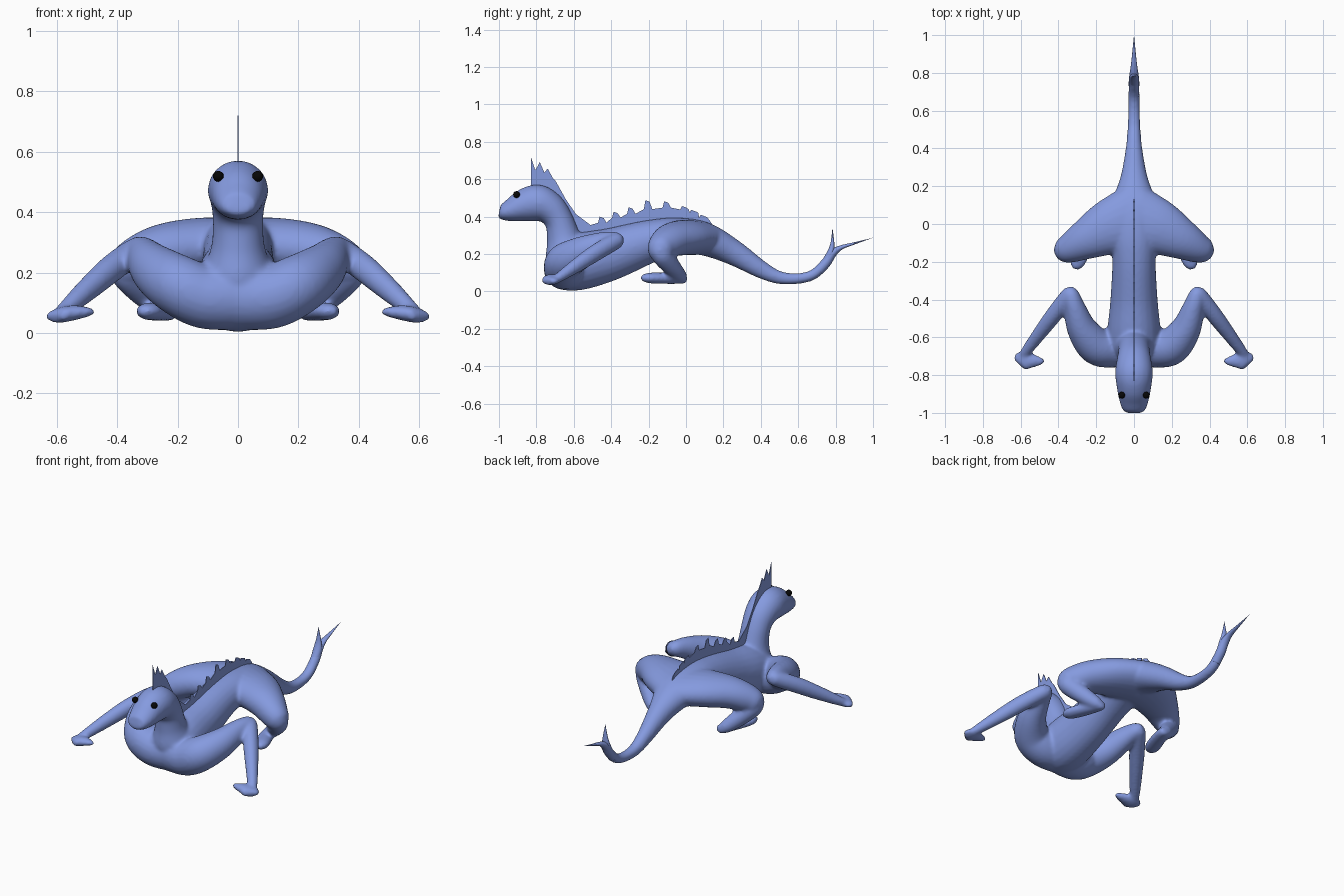
import bpy, bmesh, math
from mathutils import Vector


def material(name, rgb):
    m = bpy.data.materials.new(name)
    m.diffuse_color = (*rgb, 1)
    return m


BLUE = material("soft_blue", (0.235, 0.325, 0.74))
BLACK = material("eye_black", (0.002, 0.002, 0.002))


def spline(pts, steps=6):
    """Catmull-Rom interpolation of equal-length tuples."""
    p = [pts[0]] + list(pts) + [pts[-1]]
    out = []
    for i in range(1, len(p) - 2):
        for k in range(steps):
            t = k / steps
            out.append([0.5 * (2 * b + (c - a) * t + (2 * a - 5 * b + 4 * c - d) * t * t
                               + (3 * b - a - 3 * c + d) * t ** 3)
                        for a, b, c, d in zip(p[i - 1], p[i], p[i + 1], p[i + 2])])
    return out + [list(pts[-1])]


def loft(bm, pts, side=None, mirror=1, n=24):
    """Tube of ellipses through points (x, y, z, half width, half height)."""
    path = spline(pts)
    centres = [Vector((q[0] * mirror, q[1], q[2])) for q in path]
    rings = []
    for i, (c, q) in enumerate(zip(centres, path)):
        tan = (centres[min(i + 1, len(path) - 1)] - centres[max(i - 1, 0)]).normalized()
        s = side or tan.cross(Vector((0, 0, 1))).normalized()
        u = s.cross(tan).normalized()
        rings.append([bm.verts.new(c + s * max(q[3], 0.0005) * math.cos(a)
                                   + u * max(q[4], 0.0005) * math.sin(a))
                      for a in (2 * math.pi * k / n for k in range(n))])
    faces = [bm.faces.new(rings[0]), bm.faces.new(rings[-1])]
    for r, t in zip(rings, rings[1:]):
        for k in range(n):
            j = (k + 1) % n
            faces.append(bm.faces.new((r[k], r[j], t[j], t[k])))
    bmesh.ops.recalc_face_normals(bm, faces=faces)


def finish(name, bm, mat, smooth=True):
    me = bpy.data.meshes.new(name)
    bm.to_mesh(me)
    bm.free()
    me.materials.append(mat)
    ob = bpy.data.objects.new(name, me)
    bpy.context.collection.objects.link(ob)
    for f in me.polygons:
        f.use_smooth = smooth
    return ob


X = Vector((1, 0, 0))
body = bmesh.new()

# torso running into the tail: (y, z, half width, half height)
TORSO = [(-.74, .135, .06, .05), (-.72, .135, .11, .1), (-.65, .14, .145, .138),
         (-.55, .163, .14, .151), (-.4, .2, .125, .139), (-.2, .266, .115, .115),
         (-.05, .298, .122, .096), (.1, .28, .12, .089), (.25, .21, .071, .069),
         (.4, .118, .044, .048), (.5, .074, .035, .035), (.6, .069, .031, .029),
         (.68, .09, .03, .028), (.74, .145, .028, .027), (.785, .21, .016, .022)]
loft(body, [(0, *p) for p in TORSO], X)

# head and neck
NECK = [(-1.0, .42, .035, .02), (-.985, .42, .06, .04), (-.93, .436, .079, .065),
        (-.86, .461, .092, .09), (-.79, .472, .1, .098), (-.725, .44, .092, .086),
        (-.68, .38, .084, .077), (-.655, .29, .088, .09), (-.635, .19, .115, .115),
        (-.62, .12, .1, .09)]
loft(body, [(0, *p) for p in NECK], X)

# limbs, mirrored left and right
UPPER_ARM = [(0, -.65, .118, .1, .108), (.11, -.655, .12, .105, .106),
             (.2, -.645, .16, .1, .1), (.275, -.555, .21, .08, .085),
             (.315, -.44, .257, .057, .062), (.335, -.365, .275, .04, .043),
             (.345, -.335, .28, .015, .018)]
FOREARM = [(.325, -.34, .285, .018, .018), (.34, -.37, .272, .042, .042),
           (.42, -.475, .212, .044, .046), (.5, -.58, .142, .037, .039),
           (.575, -.68, .075, .028, .026), (.595, -.71, .06, .018, .018)]
HAND = [(.472, -.725, .07, .008, .008), (.5, -.726, .07, .024, .018),
        (.55, -.724, .066, .042, .026), (.59, -.726, .058, .054, .025),
        (.609, -.742, .05, .04, .016)]
THIGH = [(0, .02, .287, .19, .094), (.13, -.02, .287, .15, .094), (.25, -.08, .272, .11, .088),
         (.34, -.127, .235, .08, .079), (.385, -.138, .205, .06, .06),
         (.41, -.14, .19, .028, .03)]
SHIN = [(.385, -.145, .225, .045, .045), (.36, -.125, .19, .056, .056),
        (.3, -.07, .125, .046, .048), (.245, -.025, .075, .034, .035),
        (.23, -.012, .06, .015, .015)]
FOOT = [(.222, .005, .067, .015, .015), (.228, -.015, .067, .032, .026),
        (.263, -.11, .07, .044, .03), (.298, -.2, .072, .042, .028),
        (.312, -.24, .072, .016, .014)]
for m in (1, -1):
    for limb in (UPPER_ARM, FOREARM, HAND, THIGH, SHIN, FOOT):
        loft(body, limb, None, m)

# fuse everything into one soft skin
skin = finish("body", body, BLUE)
remesh = skin.modifiers.new("fuse", 'REMESH')
remesh.mode = 'VOXEL'
remesh.voxel_size = 0.009
remesh.use_smooth_shade = True
soften = skin.modifiers.new("soften", 'SMOOTH')
soften.factor = 0.5
soften.iterations = 10

# forked tail tip
fork = bmesh.new()
loft(fork, [(0, .71, .11, .027, .026), (0, .75, .155, .028, .026), (0, .785, .205, .025, .022),
            (0, .83, .235, .018, .012), (0, .9, .257, .01, .006), (0, 1, .287, 0, 0)], X, n=16)
loft(fork, [(0, .745, .15, .025, .024), (0, .773, .205, .026, .02),
            (0, .783, .26, .016, .01), (0, .783, .34, 0, 0)], X, n=16)
finish("tail_fork", fork, BLUE)

# thin crest along the head, neck and back: outline in (y, z)
outline = [(-.8, .5), (-.83, .55), (-.83, .72), (-.805, .648), (-.782, .692), (-.757, .635),
           (-.74, .657), (-.712, .607), (-.695, .587), (-.645, .497), (-.59, .415), (-.51, .355)]
for y, low, high in ((-.45, .367, .4), (-.375, .395, .426), (-.295, .415, .45),
                     (-.205, .44, .488), (-.105, .448, .482), (-.01, .438, .457),
                     (.04, .422, .436), (.09, .395, .41)):
    outline += [(y - .02, low), (y - .012, high), (y + .01, high - .008), (y + .025, low)]
outline += [(.15, .345), (.1, .3), (-.2, .3), (-.5, .27), (-.62, .36), (-.7, .48)]
crest = bmesh.new()
face = crest.faces.new([crest.verts.new((-.002, y, z)) for y, z in outline])
ext = bmesh.ops.extrude_face_region(crest, geom=[face])
bmesh.ops.translate(crest, vec=(.004, 0, 0),
                    verts=[v for v in ext["geom"] if isinstance(v, bmesh.types.BMVert)])
bmesh.ops.recalc_face_normals(crest, faces=crest.faces[:])
finish("crest", crest, BLUE, False)

# eyes
for m, label in ((1, "right"), (-1, "left")):
    eye = bmesh.new()
    bmesh.ops.create_uvsphere(eye, u_segments=20, v_segments=12, radius=.018)
    bmesh.ops.translate(eye, vec=(m * .065, -.906, .518), verts=eye.verts[:])
    finish(label + "_eye", eye, BLACK)
